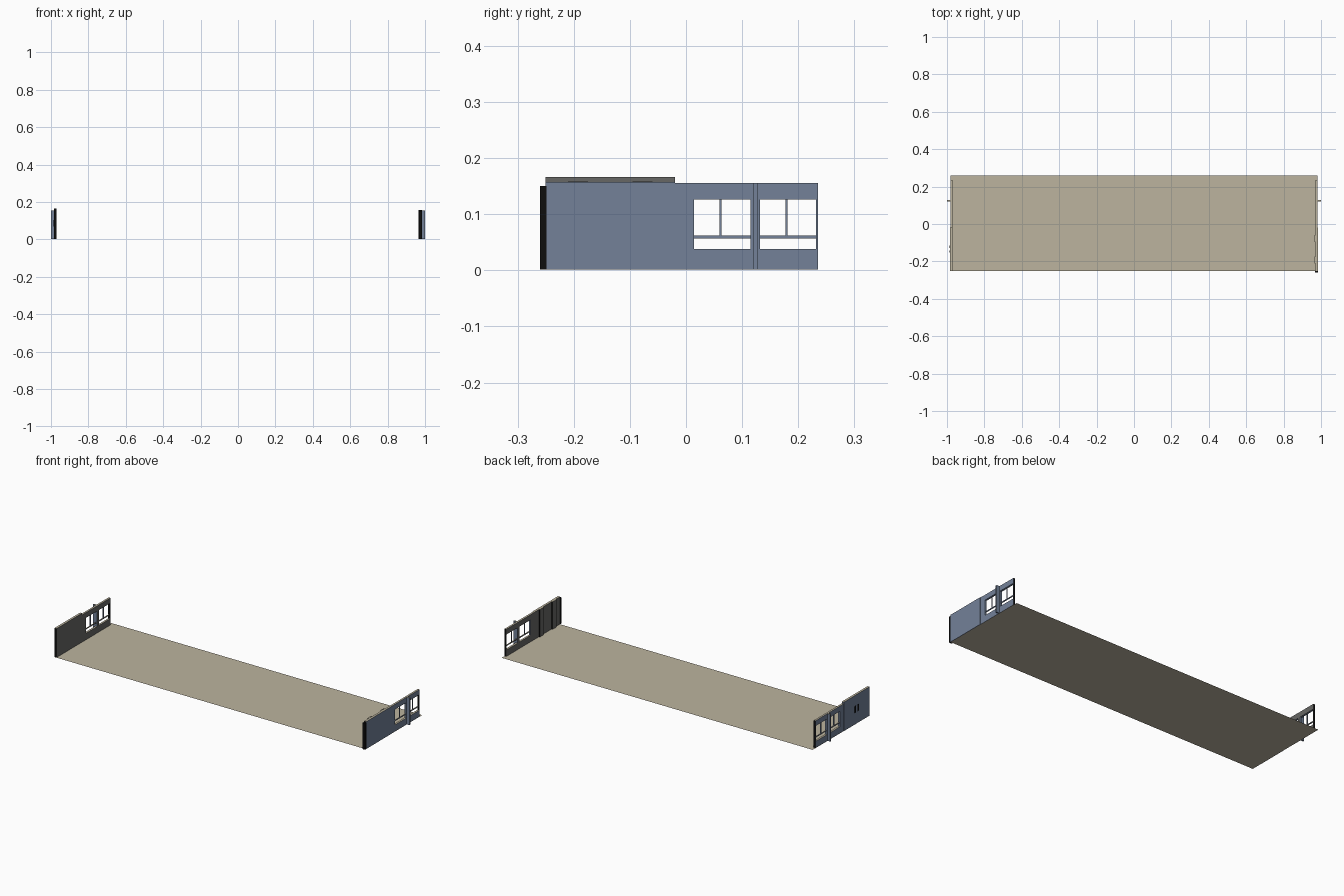
import bpy, bmesh
from mathutils import Vector

if "Cube" in bpy.data.objects:
    bpy.data.objects.remove(bpy.data.objects["Cube"])

def material(name, r, g, b):
    lin = [((c / 255 + 0.055) / 1.055) ** 2.4 for c in (r, g, b)]
    m = bpy.data.materials.new(name)
    m.diffuse_color = (*lin, 1)
    m.use_nodes = True
    m.node_tree.nodes["Principled BSDF"].inputs["Base Color"].default_value = m.diffuse_color
    return m

TAN = material("tan_concrete", 188, 180, 159)
BLUE = material("blue_grey_paint", 115, 129, 152)
GREY = material("dark_grey_inside", 103, 103, 101)
BLACK = material("black_trim", 14, 14, 14)
MATS = [TAN, BLUE, GREY, BLACK]

def boxes(name, side, parts, rule):
    """Boxes as (x0, x1, y0, y1, z0, z1), x measured outward from the middle."""
    bm = bmesh.new()
    for x0, x1, y0, y1, z0, z1 in parts:
        vs = bmesh.ops.create_cube(bm, size=1)["verts"]
        for v in vs:
            v.co = Vector((side * (x1 if v.co.x * side > 0 else x0),
                           y1 if v.co.y > 0 else y0,
                           z1 if v.co.z > 0 else z0))
    bmesh.ops.recalc_face_normals(bm, faces=bm.faces)
    for f in bm.faces:
        f.material_index = rule(f, side)
    me = bpy.data.meshes.new(name)
    bm.to_mesh(me)
    bm.free()
    for m in MATS:
        me.materials.append(m)
    ob = bpy.data.objects.new(name, me)
    bpy.context.collection.objects.link(ob)
    return ob

def wall_rule(f, side):
    # tan tops, grey inside, black outer ends, blue elsewhere
    if f.normal.z > 0.5:
        return 0
    if f.normal.x * side < -0.5:
        return 2
    y = f.calc_center_median().y
    if abs(f.normal.y) > 0.5 and (y > 0.23 or y < -0.24):
        return 3
    return 1

def rib_rule(f, side):
    return 0 if f.normal.z > 0.5 else (3 if abs(f.normal.y) > 0.5 else 2)

def black_rule(f, side):
    return 3

# floor sheet
bm = bmesh.new()
bm.faces.new([bm.verts.new(p) for p in
              ((-0.982, -0.25, 0), (0.982, -0.25, 0), (0.982, 0.26, 0), (-0.982, 0.26, 0))])
me = bpy.data.meshes.new("floor")
bm.to_mesh(me)
bm.free()
me.materials.append(TAN)
bpy.context.collection.objects.link(bpy.data.objects.new("floor", me))

I, O, B, H = 0.971, 0.982, 0.001, 0.156
for side, label in ((-1, "left"), (1, "right")):
    # solid half of the wall; the left one stands a little higher
    top = 0.166 if side < 0 else 0.157
    boxes(label + "_solid_wall", side, [(I, O + 0.002, -0.25, -0.02, B, top)], wall_rule)
    # window half: sill, lintel and posts
    boxes(label + "_window_wall", side, [
        (I, O, -0.02, 0.235, B, 0.038),
        (I, O, -0.02, 0.235, 0.126, H),
        (I, O, -0.02, 0.014, 0.038, 0.126),
        (I, O, 0.115, 0.132, 0.038, 0.126),
        (I, O, 0.232, 0.235, 0.038, 0.126)], wall_rule)
    # window bars
    bars = []
    for y0, y1 in ((0.014, 0.115), (0.132, 0.232)):
        mid = (y0 + y1) / 2 - 0.003
        bars += [(0.974, 0.979, y0, y1, 0.057, 0.062),
                 (0.974, 0.979, mid - 0.002, mid + 0.002, 0.062, 0.126)]
    boxes(label + "_window_bars", side, bars, wall_rule)
    # projecting pillar between the windows
    boxes(label + "_pillar", side, [(O, 1.0, 0.119, 0.127, B, H)], wall_rule)

# ribs inside the right wall and its black end post
boxes("right_inner_ribs", 1, [(0.965, I, -0.21, -0.175, B, 0.158),
                              (0.965, I, -0.095, -0.06, B, 0.158)], rib_rule)
boxes("right_end_post", 1, [(0.968, 0.985, -0.26, -0.249, B, 0.15)], black_rule)
# two narrow slots outside the left wall
boxes("left_slots", -1, [(O, 0.986, y, y + 0.011, 0.068, 0.105)
                         for y in (-0.127, -0.152)], black_rule)
